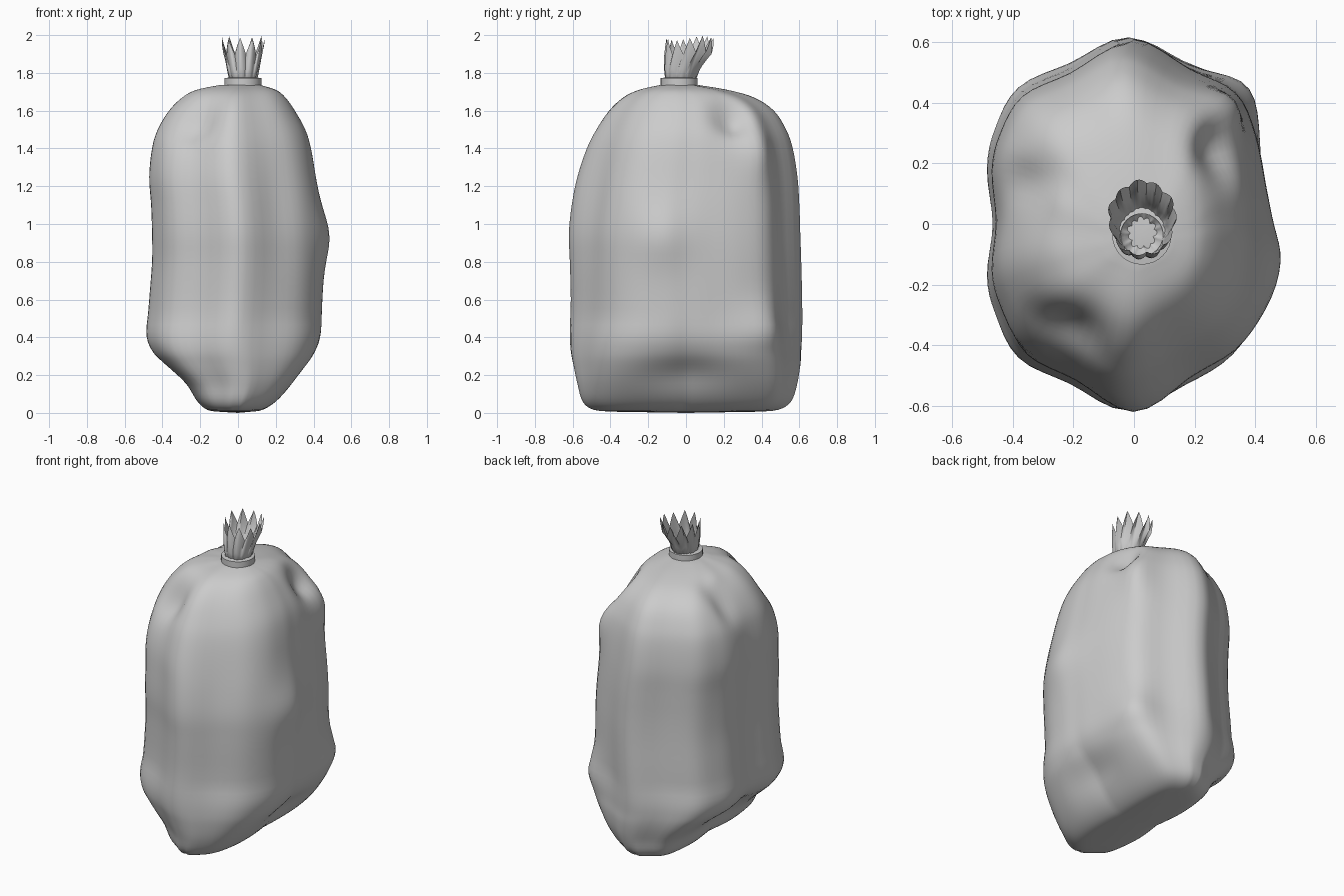
import bpy, math
from mathutils import Vector

if "Cube" in bpy.data.objects:
    bpy.data.objects.remove(bpy.data.objects["Cube"])


def spline(pts, t, closed=False):
    # Catmull-Rom sample of tuples, t measured in point indices
    n = len(pts)
    i = math.floor(t) if closed else min(math.floor(t), n - 2)
    f = t - i
    a, b, c, d = [pts[k % n] if closed else pts[max(0, min(n - 1, k))]
                  for k in range(i - 1, i + 3)]
    return [0.5 * (2*q + (r - p)*f + (2*p - 5*q + 4*r - s)*f*f
                   + (3*q - p - 3*r + s)*f**3)
            for p, q, r, s in zip(a, b, c, d)]


def loft(name, rings, cap_start=None, cap_end=None):
    # Skin closed rings of equal length, optional pole at each end
    m = len(rings[0])
    verts = [p for r in rings for p in r]
    faces = [(j*m + i, j*m + (i+1) % m, (j+1)*m + (i+1) % m, (j+1)*m + i)
             for j in range(len(rings) - 1) for i in range(m)]
    if cap_start:
        verts.append(cap_start)
        faces += [(len(verts) - 1, (i+1) % m, i) for i in range(m)]
    if cap_end:
        o = (len(rings) - 1)*m
        verts.append(cap_end)
        faces += [(len(verts) - 1, o + i, o + (i+1) % m) for i in range(m)]
    me = bpy.data.meshes.new(name)
    me.from_pydata(verts, [], faces)
    ob = bpy.data.objects.new(name, me)
    bpy.context.collection.objects.link(ob)
    bpy.context.view_layer.objects.active = ob
    ob.select_set(True)
    bpy.ops.object.shade_smooth_by_angle(angle=math.radians(60))
    ob.select_set(False)
    return ob


# Bag: hexagon-like plan outline (counter-clockwise from the right)
outline = [(.475, 0), (.465, .12), (.43, .3), (.36, .44), (.2, .52), (0, .62),
           (-.2, .52), (-.37, .44), (-.45, .31), (-.48, .18), (-.465, 0),
           (-.48, -.17), (-.45, -.29), (-.37, -.43), (-.2, -.515), (0, -.62),
           (.2, -.52), (.36, -.42), (.45, -.28), (.48, -.12)]
# z, left, right, front, back extents
levels = [(.006, -.09, .06, -.36, .36), (.016, -.15, .12, -.48, .48),
          (.06, -.20, .19, -.54, .55), (.15, -.26, .28, -.57, .585),
          (.25, -.37, .36, -.595, .605), (.33, -.445, .405, -.61, .61),
          (.43, -.48, .435, -.615, .615), (.6, -.47, .445, -.61, .615),
          (.8, -.455, .45, -.615, .61), (.95, -.455, .447, -.62, .605),
          (1.1, -.46, .432, -.605, .60), (1.25, -.47, .41, -.575, .59),
          (1.4, -.455, .385, -.525, .565), (1.5, -.425, .355, -.475, .53),
          (1.6, -.365, .30, -.41, .465), (1.67, -.295, .25, -.335, .36),
          (1.71, -.22, .20, -.25, .22), (1.735, -.10, .12, -.14, .07)]
# Dents and bulges: centre, spread, push
dents = [((.26, .23, 1.54), (.08, .09, .13), (-.05, 0, -.07)),
         ((.36, .40, 1.40), (.10, .09, .15), (.035, .03, .01)),
         ((.36, .40, .45), (.12, .15, .13), (.03, .03, 0)),
         ((-.30, .14, 1.55), (.13, .08, .14), (.04, 0, -.045)),
         ((-.22, -.33, 1.52), (.13, .10, .14), (.03, .03, -.045)),
         ((.33, 0, .2), (.2, .22, .10), (-.03, 0, .01)),
         ((-.33, .1, .22), (.15, .25, .10), (.02, 0, .02)),
         ((.45, -.13, .94), (.12, .16, .16), (.036, 0, 0)),
         ((.22, -.45, 1.1), (.12, .15, .35), (-.015, .015, 0))]


def dented(p):
    v = Vector(p)
    for c, s, d in dents:
        w = math.exp(-sum(((a - b)/k)**2 for a, b, k in zip(p, c, s)))
        v += Vector(d)*w
    v.z = max(v.z, 0)
    return tuple(v)


def ring_point(x, y, z, l, r, f, b):
    # Scale the plan to a level; it gets squarer towards the base
    u, w = x/.48, y/.62
    k = 1 + .16*max(0, 1 - z/.5)*abs(math.sin(2*math.atan2(w, u)))
    return ((l + r)/2 + u*k*(r - l)/2, (f + b)/2 + w*k*(b - f)/2, z)


N = 80
plan = [spline(outline, i*len(outline)/N, True) for i in range(N)]
rows = (len(levels) - 1)*4
rings = []
for j in range(rows + 1):
    lv = spline(levels, j/4)
    rings.append([dented(ring_point(x, y, *lv)) for x, y in plan])
loft("bag_body", rings, (0, 0, 0), (.02, -.035, 1.742))


# Tie band round the neck
def circle(r, z, n=32):
    return [(.026 + r*math.cos(2*math.pi*i/n),
             -.036 + r*math.sin(2*math.pi*i/n), z) for i in range(n)]


loft("neck_tie", [circle(r, z) for r, z in
                  [(.07, 1.73), (.098, 1.73), (.098, 1.772), (.07, 1.776), (.07, 1.73)]])

# Gathered ruffle with rounded flutes and pointed tips
tips, seg = 11, 8
ruffle = []
profile = [(.045, 0), (.06, .08), (.074, .16), (.083, .35), (.093, .6),
           (.103, .85), (.110, 1)]
for base, t in profile:
    ring = []
    for i in range(tips*seg):
        a = 2*math.pi*i/(tips*seg)
        tip = abs(2*((i/seg) % 1) - 1)
        r = base + .010*(abs(math.cos(tips*a/2)) - .6) + .002*math.sin(5*a)
        top = 1.90 + .085*tip + .008*math.sin(3*a) + .006*math.sin(a)
        z = 1.742 + (top - 1.742)*t
        ring.append((.027 + r*math.cos(a),
                     -.03 + .05*t*t + r*1.1*math.sin(a), min(z, 2)))
    ruffle.append(ring)
loft("ruffle", ruffle)
